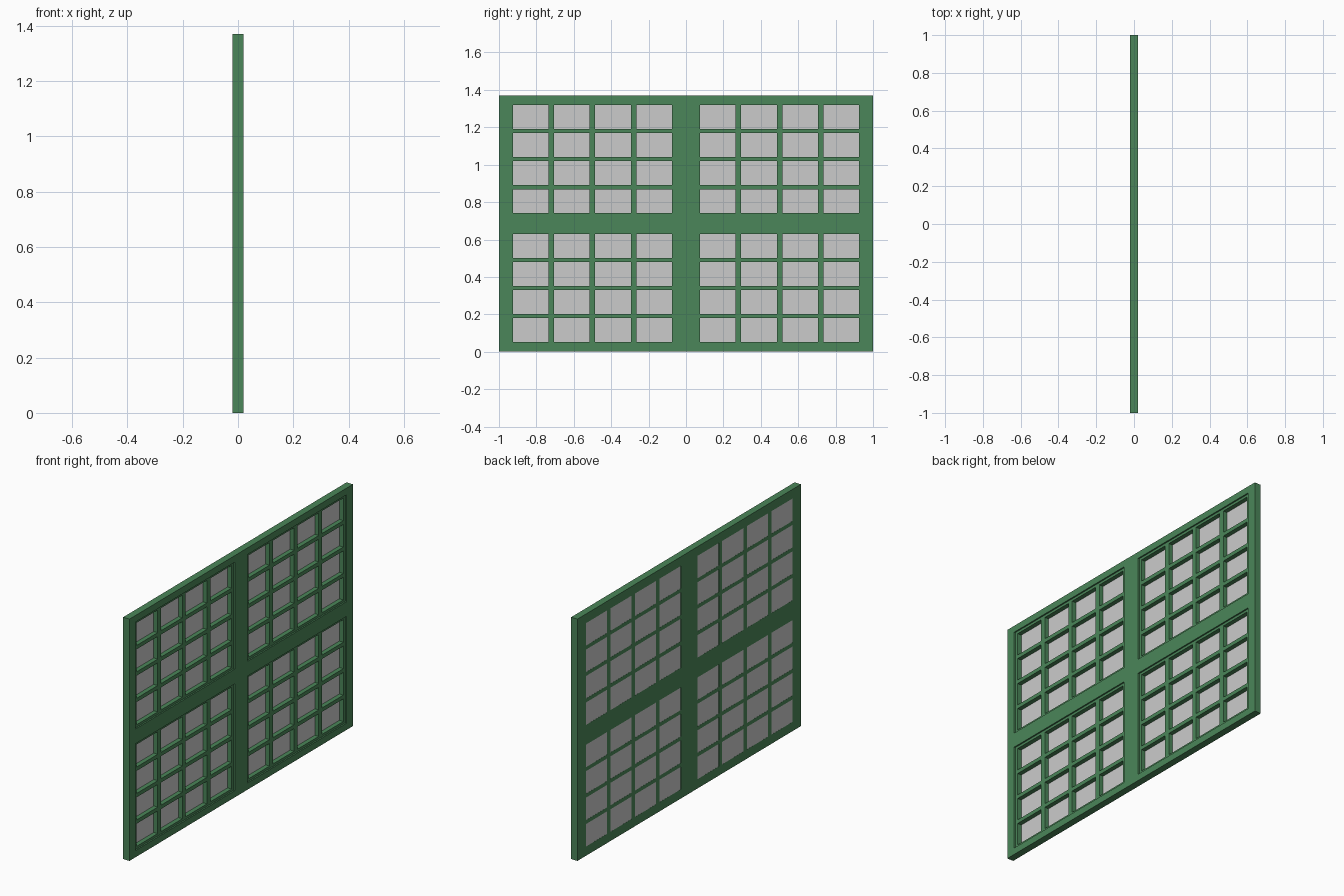
import bpy, bmesh

if "Cube" in bpy.data.objects:
    bpy.data.objects.remove(bpy.data.objects["Cube"])

green = bpy.data.materials.new("green_paint")
green.diffuse_color = (0.07, 0.24, 0.10, 1)
green.use_nodes = True
green.node_tree.nodes["Principled BSDF"].inputs["Base Color"].default_value = green.diffuse_color


def lattice(name, ys, zs, x0, x1, mat=None):
    """Solid slab between x0 and x1; every odd/odd cell of the grid is a hole."""
    bm = bmesh.new()
    v = [[bm.verts.new((x0, y, z)) for z in zs] for y in ys]
    for i in range(len(ys) - 1):
        for j in range(len(zs) - 1):
            if not (i % 2 and j % 2):
                bm.faces.new((v[i][j], v[i][j + 1], v[i + 1][j + 1], v[i + 1][j]))
    top = bmesh.ops.extrude_face_region(bm, geom=bm.faces[:])["geom"]
    bmesh.ops.translate(bm, verts=[e for e in top if isinstance(e, bmesh.types.BMVert)],
                        vec=(x1 - x0, 0, 0))
    bmesh.ops.recalc_face_normals(bm, faces=bm.faces[:])
    mesh = bpy.data.meshes.new(name)
    bm.to_mesh(mesh)
    bm.free()
    obj = bpy.data.objects.new(name, mesh)
    bpy.context.collection.objects.link(obj)
    if mat:
        mesh.materials.append(mat)
    return obj


def bars(lo, hi, edge, bar, n=4):
    """Grid lines for n openings with edge strips and bars between them."""
    w = (hi - lo - 2 * edge - (n - 1) * bar) / n
    out, p = [lo], lo + edge
    for _ in range(n):
        out += [p, p + w]
        p += w + bar
    return out + [hi]


# Outer frame with four window openings
columns = [(-0.944, -0.057), (0.057, 0.944)]
rows = [(0.038, 0.643), (0.727, 1.332)]
lattice("outer_frame", [-1, *columns[0], *columns[1], 1],
        [0, *rows[0], *rows[1], 1.37], -0.02, 0.02, green)

# Glazing bars and glass in each opening, set back on one side
for r, (z0, z1) in zip(("lower", "upper"), rows):
    for c, (y0, y1) in zip(("left", "right"), columns):
        lattice(f"glazing_bars_{r}_{c}", bars(y0, y1, 0.018, 0.03),
                bars(z0, z1, 0.014, 0.022), -0.02, 0.012, green)
        lattice(f"glass_{r}_{c}", [y0 + 0.005, y1 - 0.005],
                [z0 + 0.005, z1 - 0.005], -0.0195, -0.013)
